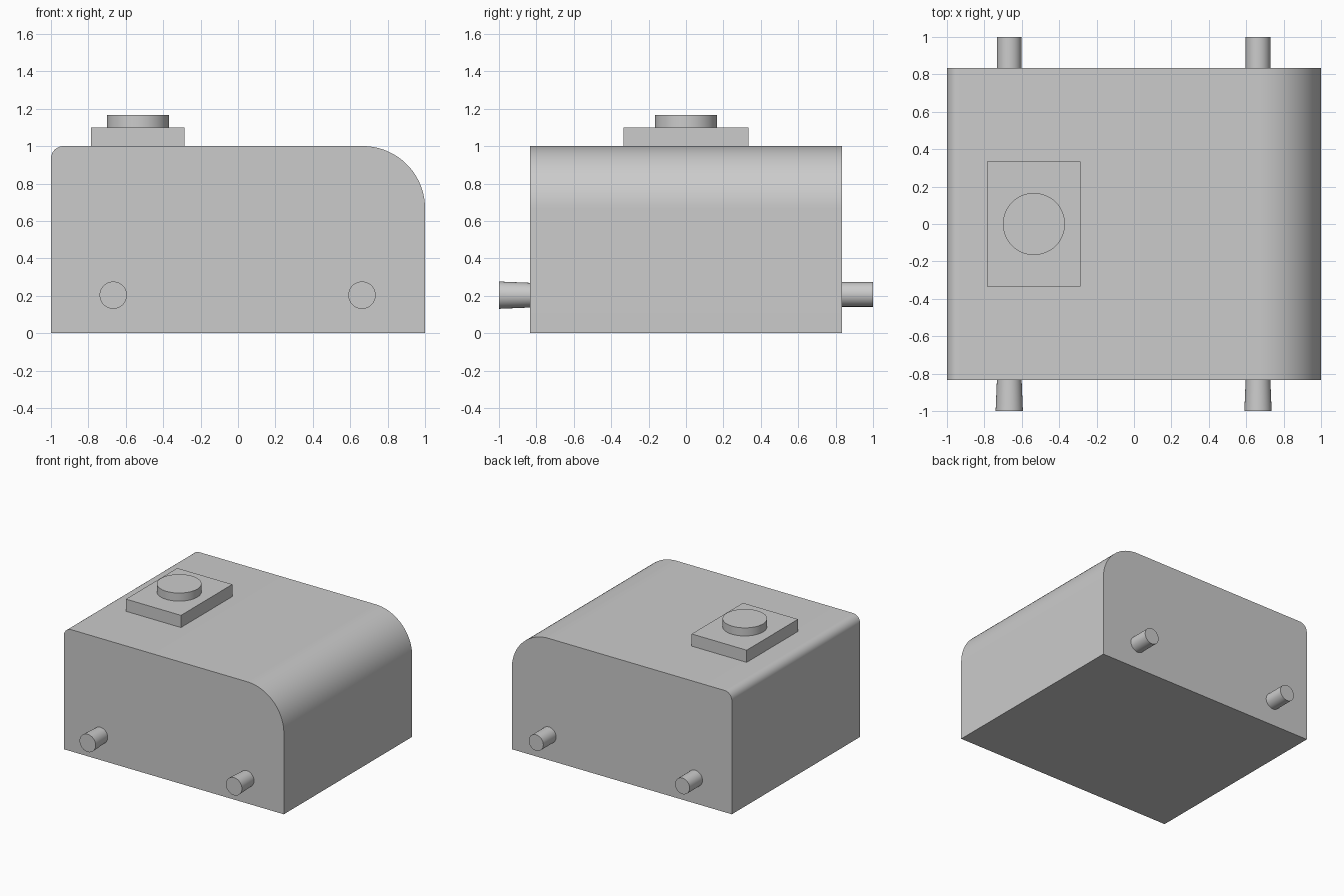
import bpy, bmesh, math
from mathutils import Vector

cube = bpy.data.objects.get("Cube")
if cube:
    bpy.data.objects.remove(cube, do_unlink=True)

grey = bpy.data.materials.new("plain grey")
grey.use_nodes = True
colour = (0.6, 0.6, 0.6, 1)
grey.diffuse_color = colour
grey.node_tree.nodes["Principled BSDF"].inputs["Base Color"].default_value = colour


def finish(obj, name, smooth=True):
    obj.name = name
    obj.data.name = name
    obj.data.materials.clear()
    obj.data.materials.append(grey)
    bpy.ops.object.select_all(action='DESELECT')
    obj.select_set(True)
    bpy.context.view_layer.objects.active = obj
    if smooth:
        bpy.ops.object.shade_smooth_by_angle(angle=math.radians(30))
    return obj


def arc(cx, cz, r, start, end, steps):
    for i in range(steps + 1):
        a = math.radians(start + (end - start) * i / steps)
        yield cx + r * math.cos(a), cz + r * math.sin(a)


def cone(name, r1, r2, depth, location, rotation=(0, 0, 0)):
    bpy.ops.mesh.primitive_cone_add(vertices=48, radius1=r1, radius2=r2, depth=depth,
                                    location=location, rotation=rotation)
    return finish(bpy.context.object, name)


# Body: rounded side profile extruded from front to back
HALF = 0.833
big, small = 0.333, 0.067
profile = [(-1, 0), (1, 0)]
profile += arc(1 - big, 1 - big, big, 0, 90, 32)
profile += arc(-1 + small, 1 - small, small, 90, 180, 12)

bm = bmesh.new()
face = bm.faces.new([bm.verts.new((x, -HALF, z)) for x, z in profile])
extruded = bmesh.ops.extrude_face_region(bm, geom=[face])["geom"]
bmesh.ops.translate(bm, vec=Vector((0, 2 * HALF, 0)),
                    verts=[v for v in extruded if isinstance(v, bmesh.types.BMVert)])
# Close the front if the extrusion removed its face
if not any(f.calc_center_median().y < -HALF + 0.01 for f in bm.faces):
    bmesh.ops.holes_fill(bm, edges=[e for e in bm.edges if e.is_boundary])
bmesh.ops.recalc_face_normals(bm, faces=bm.faces)
mesh = bpy.data.meshes.new("body")
bm.to_mesh(mesh)
bm.free()
body = bpy.data.objects.new("body", mesh)
bpy.context.collection.objects.link(body)
finish(body, "body")

# Rectangular pad and round button on the top
bpy.ops.mesh.primitive_cube_add(size=1, location=(-0.535, 0, 1.05))
pad = bpy.context.object
pad.scale = (0.5, 0.667, 0.1)
finish(pad, "top_pad", smooth=False)
cone("top_button", 0.166, 0.166, 0.067, (-0.535, 0, 1.133))

# Pegs: slightly flared at the front, straight at the back
length = 1 - HALF
for side, x in (("right", -0.667), ("left", 0.663)):
    cone("front_peg_" + side, 0.073, 0.066, length, (x, -1 + length / 2, 0.203),
         (-math.pi / 2, 0, 0))
    cone("back_peg_" + side, 0.066, 0.066, length, (x, 1 - length / 2, 0.207),
         (-math.pi / 2, 0, 0))
